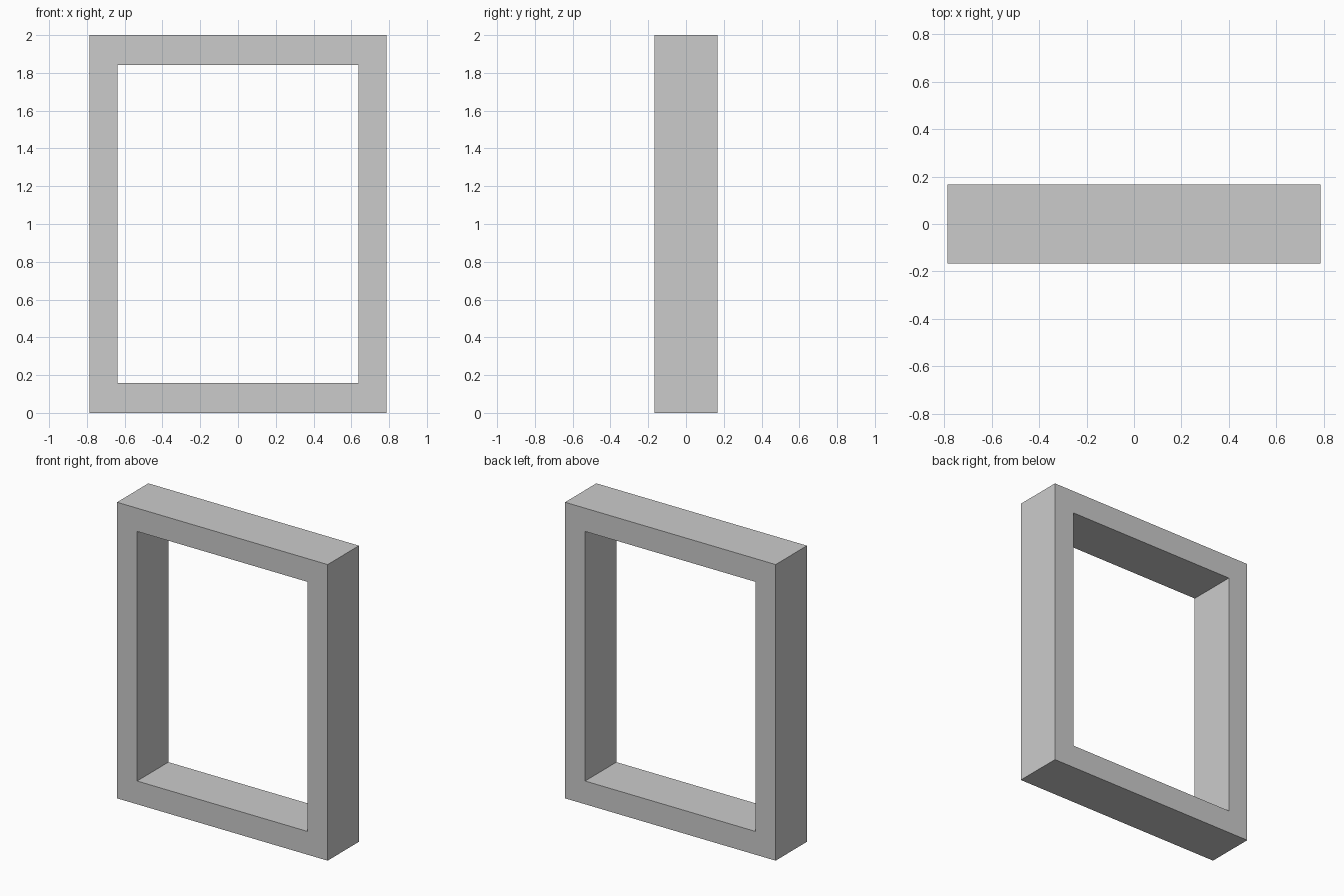
import bpy, bmesh

if "Cube" in bpy.data.objects:
    bpy.data.objects.remove(bpy.data.objects["Cube"])

HALF_W, HEIGHT, DEPTH = 0.787, 2.0, 0.334
INNER_W, INNER_LOW, INNER_HIGH = 0.637, 0.157, 1.843


def rectangle(bm, half_w, low, high, y):
    return [bm.verts.new((x, y, z)) for x, z in
            ((-half_w, low), (half_w, low), (half_w, high), (-half_w, high))]


# Front face: four mitred quads between outer and inner rectangles
bm = bmesh.new()
outer = rectangle(bm, HALF_W, 0, HEIGHT, -DEPTH / 2)
inner = rectangle(bm, INNER_W, INNER_LOW, INNER_HIGH, -DEPTH / 2)
faces = []
for i in range(4):
    j = (i + 1) % 4
    faces.append(bm.faces.new((outer[i], outer[j], inner[j], inner[i])))

# Extrude to full depth, keeping the front face as the cap
result = bmesh.ops.extrude_face_region(bm, geom=faces, use_keep_orig=True)
back = [g for g in result["geom"] if isinstance(g, bmesh.types.BMVert)]
bmesh.ops.translate(bm, verts=back, vec=(0, DEPTH, 0))
bmesh.ops.recalc_face_normals(bm, faces=bm.faces)

# Open rectangular frame
mesh = bpy.data.meshes.new("rectangular_frame")
bm.to_mesh(mesh)
bm.free()
frame = bpy.data.objects.new("rectangular_frame", mesh)
bpy.context.collection.objects.link(frame)
